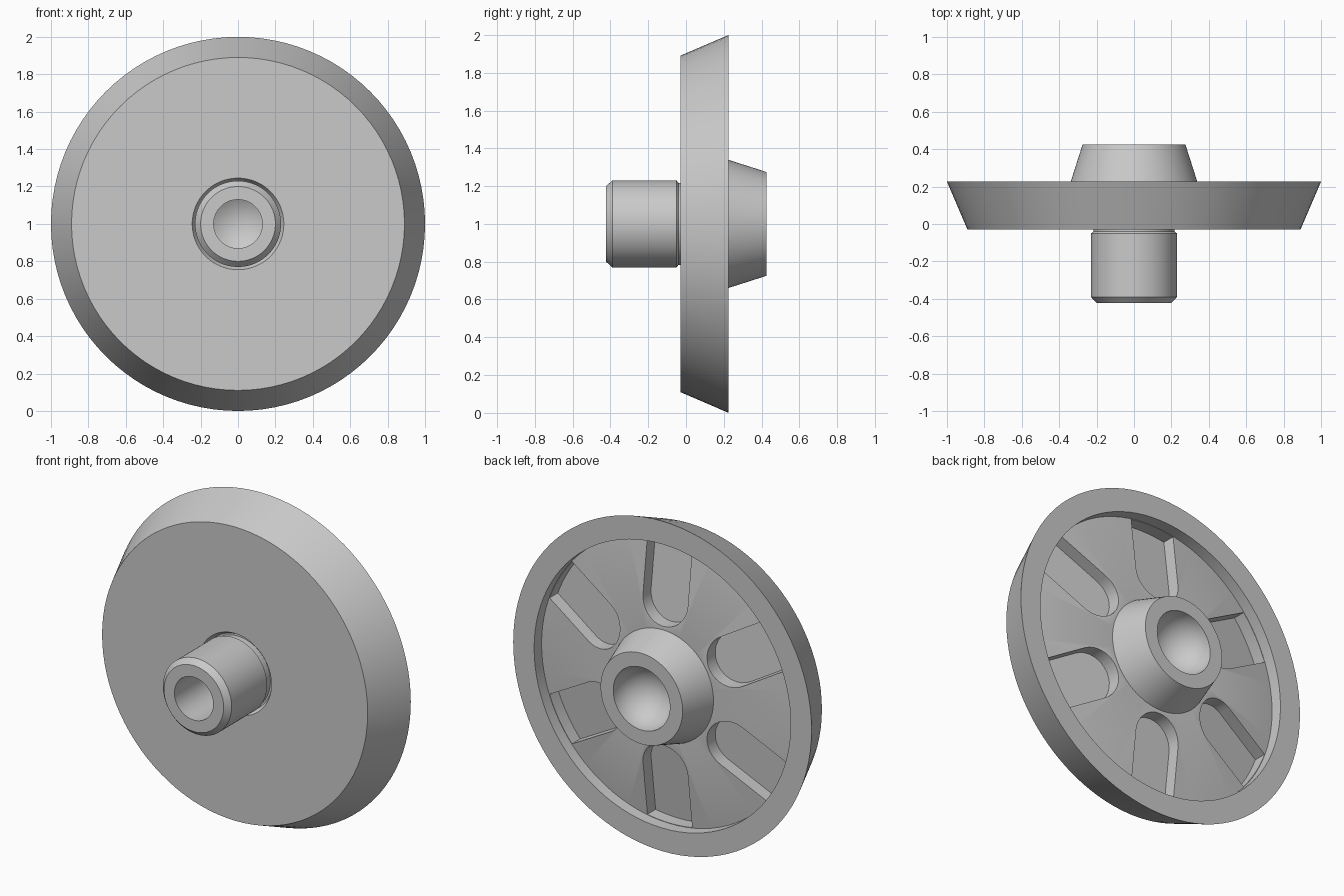
import bpy, bmesh
from math import sin, cos, pi, sqrt, radians
from mathutils import Matrix

cube = bpy.data.objects.get("Cube")
if cube:
    bpy.data.objects.remove(cube, do_unlink=True)

metal = bpy.data.materials.new("plain grey metal")
metal.use_nodes = True
GREY = (0.59, 0.59, 0.59, 1)
metal.diffuse_color = GREY
metal.node_tree.nodes["Principled BSDF"].inputs["Base Color"].default_value = GREY

AXIS_Z = 1.0
RIM_IN = 0.86        # radius of the rear recess
POCKET_HALF = 0.15   # half width of a pocket
POCKET_DEPTH = 0.08


def floor_y(r):
    """Height of the sloping recess floor at radius r."""
    return 0.222 - (r - 0.34) * 0.13


def add_object(name, bm):
    bmesh.ops.recalc_face_normals(bm, faces=bm.faces)
    mesh = bpy.data.meshes.new(name)
    bm.to_mesh(mesh)
    bm.free()
    mesh.materials.append(metal)
    obj = bpy.data.objects.new(name, mesh)
    bpy.context.collection.objects.link(obj)
    obj.location.z = AXIS_Z
    return obj


def lathe(name, profile, steps=96):
    """Turn a (radius, y) profile around the y axis."""
    bm = bmesh.new()
    verts = [bm.verts.new((r, y, 0)) for r, y in profile]
    edges = [bm.edges.new(pair) for pair in zip(verts, verts[1:])]
    bmesh.ops.spin(bm, geom=verts + edges, cent=(0, 0, 0), axis=(0, 1, 0),
                   angle=2 * pi, steps=steps, use_merge=True)
    bmesh.ops.remove_doubles(bm, verts=bm.verts, dist=1e-5)
    return add_object(name, bm)


def smooth(obj):
    bpy.ops.object.select_all(action='DESELECT')
    obj.select_set(True)
    bpy.context.view_layer.objects.active = obj
    bpy.ops.object.shade_smooth_by_angle(angle=radians(20))


# Flared disc with a countersunk ring in front and a dished recess behind
disc = lathe("wheel_disc", [
    (0.2, 0), (0.228, 0), (0.245, -0.03), (0.89, -0.03), (1, 0.226),
    (RIM_IN, 0.226), (RIM_IN, floor_y(RIM_IN)), (0.33, floor_y(0.33)),
    (0.2, 0.2), (0.2, 0)])

# Six round-ended pockets cut into the recess floor
centre = 0.36 + POCKET_HALF
outline = [(-POCKET_HALF * cos(pi * i / 16), centre - POCKET_HALF * sin(pi * i / 16))
           for i in range(17)]
for i in range(9):
    x = POCKET_HALF * (1 - i / 4)
    outline.append((x, sqrt((RIM_IN - 0.003) ** 2 - x * x)))

bm = bmesh.new()
for k in range(6):
    turn = Matrix.Rotation(k * pi / 3, 4, 'Y')
    low = [bm.verts.new((x, floor_y(z) - POCKET_DEPTH, z)) for x, z in outline]
    high = [bm.verts.new((x, 0.3, z)) for x, z in outline]
    bm.faces.new(low)
    bm.faces.new(high)
    for i in range(len(low)):
        j = (i + 1) % len(low)
        bm.faces.new((low[i], low[j], high[j], high[i]))
    bmesh.ops.transform(bm, matrix=turn, verts=low + high)
cutter = add_object("pocket_cutter", bm)
cutter.hide_render = True

cut = disc.modifiers.new("pockets", 'BOOLEAN')
cut.operation = 'DIFFERENCE'
cut.solver = 'EXACT'
cut.object = cutter
bpy.context.view_layer.objects.active = disc
bpy.ops.object.modifier_apply(modifier=cut.name)
bpy.data.objects.remove(cutter, do_unlink=True)

# Front shaft with a chamfered end, a neck and a deep drilled hole
shaft = lathe("front_shaft", [
    (0, 0.02), (0.13, -0.06), (0.13, -0.423), (0.2, -0.423), (0.23, -0.39),
    (0.23, -0.05), (0.217, -0.04), (0.217, 0.08), (0, 0.08)])

# Tapered rear hub with a rounded socket
socket = [(0.19 * cos(pi * i / 24), 0.425 - 0.19 * sin(pi * i / 24)) for i in range(12)]
hub = lathe("rear_hub", [(0, 0.1), (0.335, 0.1), (0.342, 0.215), (0.275, 0.425)]
            + socket + [(0, 0.235)])

for part in (disc, shaft, hub):
    smooth(part)
